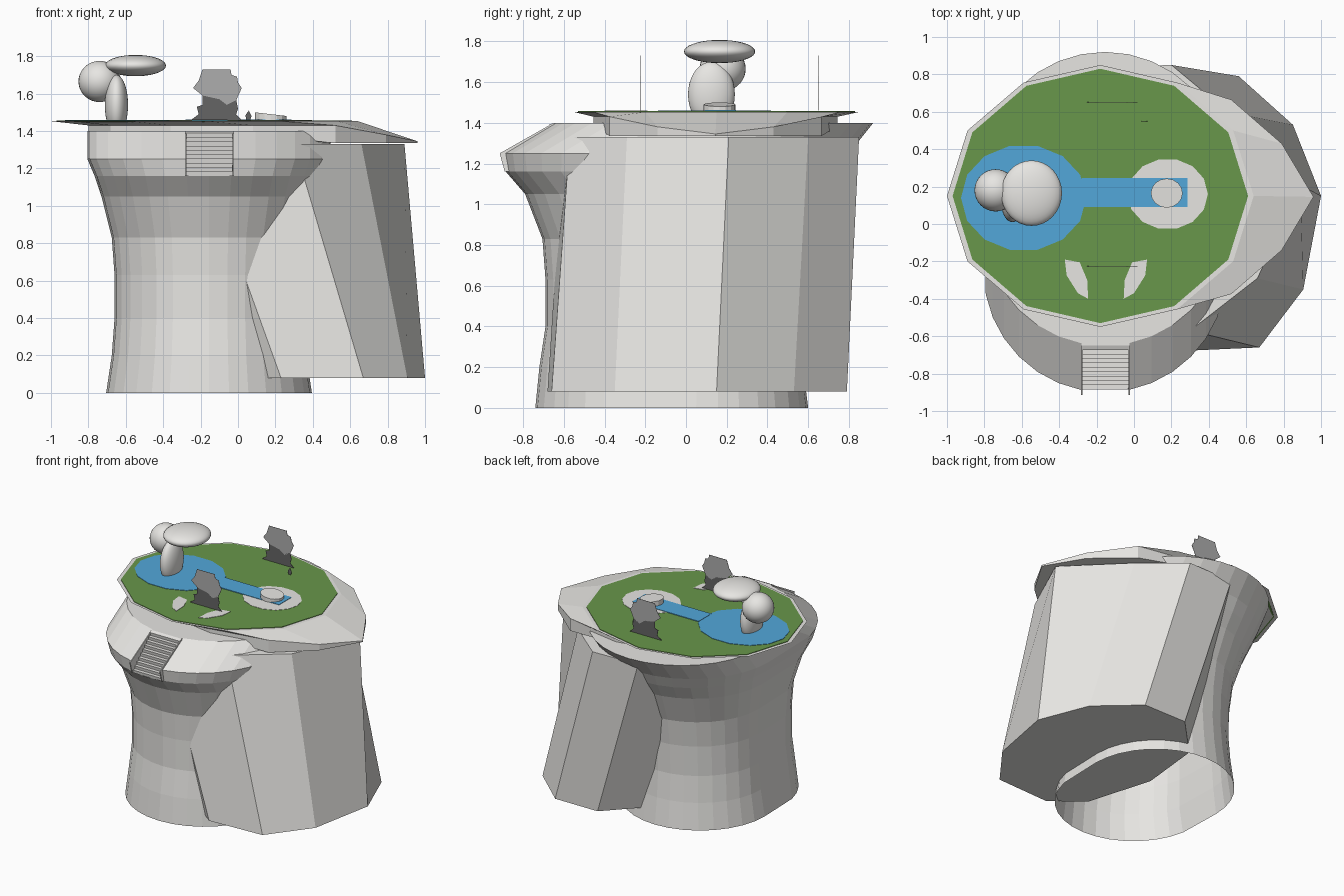
import bpy, bmesh, math
from mathutils import Matrix

if "Cube" in bpy.data.objects:
    bpy.data.objects.remove(bpy.data.objects["Cube"])

def material(name, r, g, b):
    m = bpy.data.materials.new(name)
    m.diffuse_color = (r, g, b, 1)
    m.use_nodes = True
    m.node_tree.nodes["Principled BSDF"].inputs["Base Color"].default_value = m.diffuse_color
    return m

STONE = material("light_stone", .80, .79, .765)
GRASS = material("grass_green", .14, .31, .07)
WATER = material("water_blue", .085, .39, .70)
LEAF = material("leaf_grey", .42, .42, .42)
BARK = material("undergrowth_grey", .13, .13, .13)

def build(name, verts, faces, mat):
    me = bpy.data.meshes.new(name)
    me.from_pydata(verts, [], faces)
    bm = bmesh.new()
    bm.from_mesh(me)
    bmesh.ops.recalc_face_normals(bm, faces=bm.faces)
    bm.to_mesh(me)
    bm.free()
    me.materials.append(mat)
    ob = bpy.data.objects.new(name, me)
    bpy.context.collection.objects.link(ob)
    return ob

def loft(name, rings, mat, bottom=True, top=True, skip=lambda row, i: False):
    n = len(rings[0])
    verts = [p for r in rings for p in r]
    faces = []
    for k in range(len(rings) - 1):
        for i in range(n):
            if not skip(k, i):
                j = (i + 1) % n
                faces.append((k*n + i, k*n + j, (k+1)*n + j, (k+1)*n + i))
    if bottom:
        faces.append(tuple(range(n))[::-1])
    if top:
        faces.append(tuple((len(rings) - 1)*n + i for i in range(n)))
    return build(name, verts, faces, mat)

def ring(cx, cy, rx, ry, n=12):
    return [(cx + rx*math.cos(2*math.pi*i/n), cy + ry*math.sin(2*math.pi*i/n)) for i in range(n)]

def plate(name, pts, z0, z1, mat):
    return loft(name, [[(x, y, z0) for x, y in pts], [(x, y, z1) for x, y in pts]], mat)

def card(name, pts, y, mat, t=.001):
    return loft(name, [[(x, y - t, z) for x, z in pts], [(x, y + t, z) for x, z in pts]], mat)

def side_plate(name, pts, x0, x1, mat):
    return loft(name, [[(x0, y, z) for y, z in pts], [(x1, y, z) for y, z in pts]], mat)

# Flared tower: rows of height, radius, front y, back y; open underneath
CX, N = -.155, 32
rows = [(0, .55, -.74, .60), (.2, .52, -.72, .575), (.4, .505, -.69, .56),
        (.63, .505, -.69, .57), (.83, .52, -.705, .60), (1.05, .575, -.79, .69),
        (1.16, .612, -.885, .755), (1.25, .65, -.90, .80), (1.40, .65, -.65, .92)]
rings = []
for z, r, yf, yb in rows:
    pts = []
    for i in range(N):
        a = 2*math.pi*i/N
        c, s = r*math.cos(a), r*math.sin(a)
        pts.append((CX + c, (yf + r if s < 0 else yb - r) + s, z))
    rings.append(pts)
front = 3*N//4
loft("tower", rings, STONE, bottom=False,
     skip=lambda k, i: k >= 6 and i in (front - 1, front))

# Steps let into the front of the tower rim, with side cheeks
steps, prof = 10, [(-.60, 1.40), (-.65, 1.40)]
for i in range(steps):
    z = 1.39 - .23*i/steps
    y = -.65 - .235*(i + 1)/steps
    prof += [(y, z), (y + .004, z - .23/steps)]
prof += [(-.60, 1.16)]
side_plate("front_steps", prof, -.28, -.025, STONE)
cheek = [(-.65, 1.40), (-.915, 1.25), (-.89, 1.16), (-.66, 1.2)]
for side, x in (("left", -.284), ("right", -.03)):
    side_plate(side + "_step_cheek", cheek, x, x + .008, STONE)

# Leaning faceted rock: bottom and top outlines
base = [(.67, -.66), (.905, -.35), (1.0, .15), (.85, .53), (.56, .79),
        (.20, .79), (-.10, .48), (-.15, 0), (0, -.5), (.23, -.68)]
crown = [(.30, -.57), (.66, -.29), (.89, .21), (.50, .60), (.20, .85),
         (-.18, .84), (-.45, .5), (-.5, 0), (-.42, -.4), (-.22, -.60)]
loft("leaning_rock", [[(x, y, .08) for x, y in base], [(x, y, 1.33) for x, y in crown]], STONE)

# Top slab: short walls, with a skirt sweeping down to a tip on the right
outline = ring(.08, .145, .88, .60)
outline[1], outline[11] = (.79, .43), (.79, -.14)
low = [(x, y, 1.40 - .065*max(0, min(1, x/.3))) for x, y in outline]
mid = [(x, y, 1.43 - .085*max(0, min(1, (x - .55)/.41))) for x, y in outline]
loft("top_slab", [low, mid, [(x, y, 1.453) for x, y in ring(-.18, .15, .82, .70)]], STONE)
plate("lawn", ring(-.18, .15, .79, .68), 1.449, 1.457, GRASS)

# Pond, stream, spring ring and tilted stone
plate("pond", ring(-.59, .14, .335, .285, 14), 1.453, 1.460, WATER)
plate("spring_ring", ring(.18, .16, .215, .19, 14), 1.453, 1.459, STONE)
plate("stream", [(-.28, .092), (.285, .092), (.285, .245), (-.28, .245)], 1.454, 1.462, WATER)
stone = ring(.175, .165, .085, .078, 16)
loft("spring_stone", [[(x, y, 1.45) for x, y in stone],
                      [(x, y, 1.50 - .115*(x - .09)) for x, y in stone]], STONE)

# Pair of curved paving pieces
arc = [(.22, -.19), (.14, -.205), (.10, -.30), (.095, -.40), (.15, -.37), (.21, -.275)]
for side, s in (("left", -1), ("right", 1)):
    plate(side + "_paving", [(-.15 + s*x, y) for x, y in arc], 1.453, 1.460, STONE)

# Two flat cut-out trees
crown_pts = [(-.19, 1.73), (-.04, 1.73), (-.035, 1.70), (-.005, 1.69), (0, 1.66), (.02, 1.63),
             (-.01, 1.565), (-.06, 1.54), (-.10, 1.57), (-.19, 1.59), (-.24, 1.63), (-.21, 1.67)]
bush_pts = [(-.25, 1.46), (-.21, 1.49), (-.22, 1.53), (-.19, 1.54), (-.19, 1.59), (-.10, 1.575),
            (-.06, 1.545), (-.01, 1.57), (.0, 1.52), (-.01, 1.49), (.02, 1.46)]
for side, y in (("front", -.225), ("back", .65)):
    card(side + "_tree_crown", crown_pts, y, LEAF)
    card(side + "_tree_undergrowth", bush_pts, y, BARK)
card("small_sprig", [(.045, 1.455), (.065, 1.455), (.072, 1.48), (.058, 1.51), (.04, 1.485)], .55, BARK)

# Pond tree: trunk, ball and flattened cap
def ellipsoid(name, loc, size):
    me = bpy.data.meshes.new(name)
    bm = bmesh.new()
    bmesh.ops.create_uvsphere(bm, u_segments=32, v_segments=18, radius=1,
                              matrix=Matrix.Translation(loc) @ Matrix.Diagonal((*size, 1)))
    for f in bm.faces:
        f.smooth = True
    bm.to_mesh(me)
    bm.free()
    me.materials.append(STONE)
    bpy.context.collection.objects.link(bpy.data.objects.new(name, me))

ellipsoid("pond_tree_trunk", (-.65, .125, 1.54), (.062, .115, .16))
ellipsoid("pond_tree_ball", (-.74, .18, 1.665), (.113, .113, .11))
ellipsoid("pond_tree_cap", (-.548, .165, 1.75), (.163, .175, .057))
